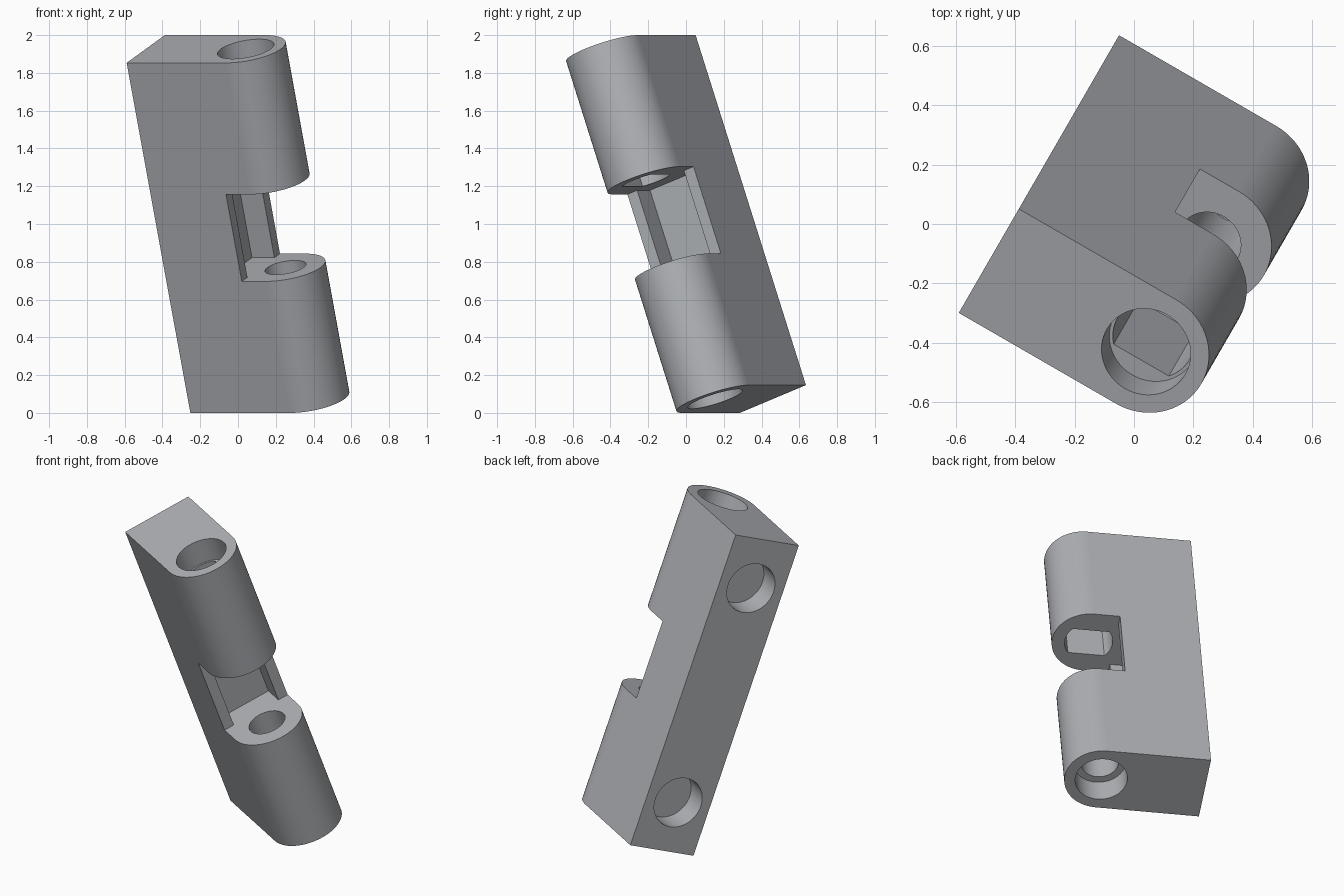
import bpy, bmesh, math
from mathutils import Matrix, Vector, Euler

if "Cube" in bpy.data.objects:
    bpy.data.objects.remove(bpy.data.objects["Cube"])

# Local frame: hinge pin along Z through the origin, plate reaching towards -X
R, BACK, HALF = 0.215, -0.611, 0.986       # knuckle radius, plate end, half length
GAP = 0.245                                # half height of the notch
BORE, DEPTH = 0.152, 0.152                 # shallow round recesses
TURN = Euler((math.radians(20), 0, math.radians(-30))).to_matrix().to_4x4()


def arc(r, a0, a1, n):
    return [(r * math.cos(a0 + (a1 - a0) * i / n), r * math.sin(a0 + (a1 - a0) * i / n))
            for i in range(n + 1)]


def circle(r, n=64):
    return arc(r, 0, 2 * math.pi, n)[:-1]


def prism(name, pts, z0, z1, matrix=Matrix()):
    """Extrude a closed 2D profile between two heights."""
    bm = bmesh.new()
    face = bm.faces.new([bm.verts.new((x, y, z0)) for x, y in pts])
    out = bmesh.ops.extrude_face_region(bm, geom=[face])
    bmesh.ops.translate(bm, vec=(0, 0, z1 - z0),
                        verts=[v for v in out["geom"] if isinstance(v, bmesh.types.BMVert)])
    bmesh.ops.recalc_face_normals(bm, faces=bm.faces)
    bm.transform(matrix)
    mesh = bpy.data.meshes.new(name)
    bm.to_mesh(mesh)
    bm.free()
    ob = bpy.data.objects.new(name, mesh)
    bpy.context.collection.objects.link(ob)
    return ob


# Plate with a rounded long edge
body = prism("hinge_block", [(BACK, R), (BACK, -R)] + arc(R, -math.pi / 2, math.pi / 2, 40),
             -HALF, HALF)

cutters = []
# Notch between the knuckles, with a rectangular pocket in its wall
cutters.append(prism("notch_cutter",
                     [(-.15, -.3), (.4, -.3), (.4, .3), (-.15, .3), (-.15, BORE),
                      (-.287, BORE), (-.287, -BORE), (-.15, -BORE)], -GAP, GAP))
# Upper hole with two flat sides, lower round hole
a = math.asin(0.09 / 0.14)
flat_sided = arc(.14, -a, a, 20) + arc(.14, math.pi - a, math.pi + a, 20)
cutters.append(prism("flat_sided_hole_cutter", flat_sided, GAP - .1, HALF - .05))
cutters.append(prism("round_hole_cutter", circle(.11), -HALF + .05, -GAP + .1))
for s in (-1, 1):
    # Wide recess at each end of the pin axis
    z = sorted((s * (HALF - DEPTH), s * (HALF + .1)))
    cutters.append(prism("end_recess_cutter", circle(BORE), z[0], z[1]))
    # Blind round hole in the flat back edge
    place = Matrix.Translation((0, 0, s * (HALF - .305))) @ Matrix.Rotation(math.pi / 2, 4, 'Y')
    cutters.append(prism("side_hole_cutter", circle(.154), BACK - .1, BACK + DEPTH, place))

for c in cutters:
    c.hide_render = True
    mod = body.modifiers.new(c.name, 'BOOLEAN')
    mod.operation, mod.solver, mod.object = 'DIFFERENCE', 'EXACT', c

# Bake the cuts and remove the cutters
bpy.context.view_layer.update()
mesh = bpy.data.meshes.new_from_object(body.evaluated_get(bpy.context.evaluated_depsgraph_get()))
body.modifiers.clear()
body.data = mesh
for c in cutters:
    bpy.data.objects.remove(c)

# Tilt, then centre on the ground
mesh.transform(TURN)
lo = Vector([min(v.co[i] for v in mesh.vertices) for i in range(3)])
hi = Vector([max(v.co[i] for v in mesh.vertices) for i in range(3)])
mesh.transform(Matrix.Translation((-(lo.x + hi.x) / 2, -(lo.y + hi.y) / 2, -lo.z)))

# Smooth curved walls, flat large faces
bpy.ops.object.select_all(action='DESELECT')
body.select_set(True)
bpy.context.view_layer.objects.active = body
bpy.ops.object.shade_smooth_by_angle(angle=math.radians(30))
for p in mesh.polygons:
    if p.area > 0.03:
        p.use_smooth = False

mat = bpy.data.materials.new("plain_grey")
mat.diffuse_color = (0.42, 0.435, 0.46, 1)
mat.use_nodes = True
mat.node_tree.nodes["Principled BSDF"].inputs["Base Color"].default_value = mat.diffuse_color
mesh.materials.clear()
mesh.materials.append(mat)
